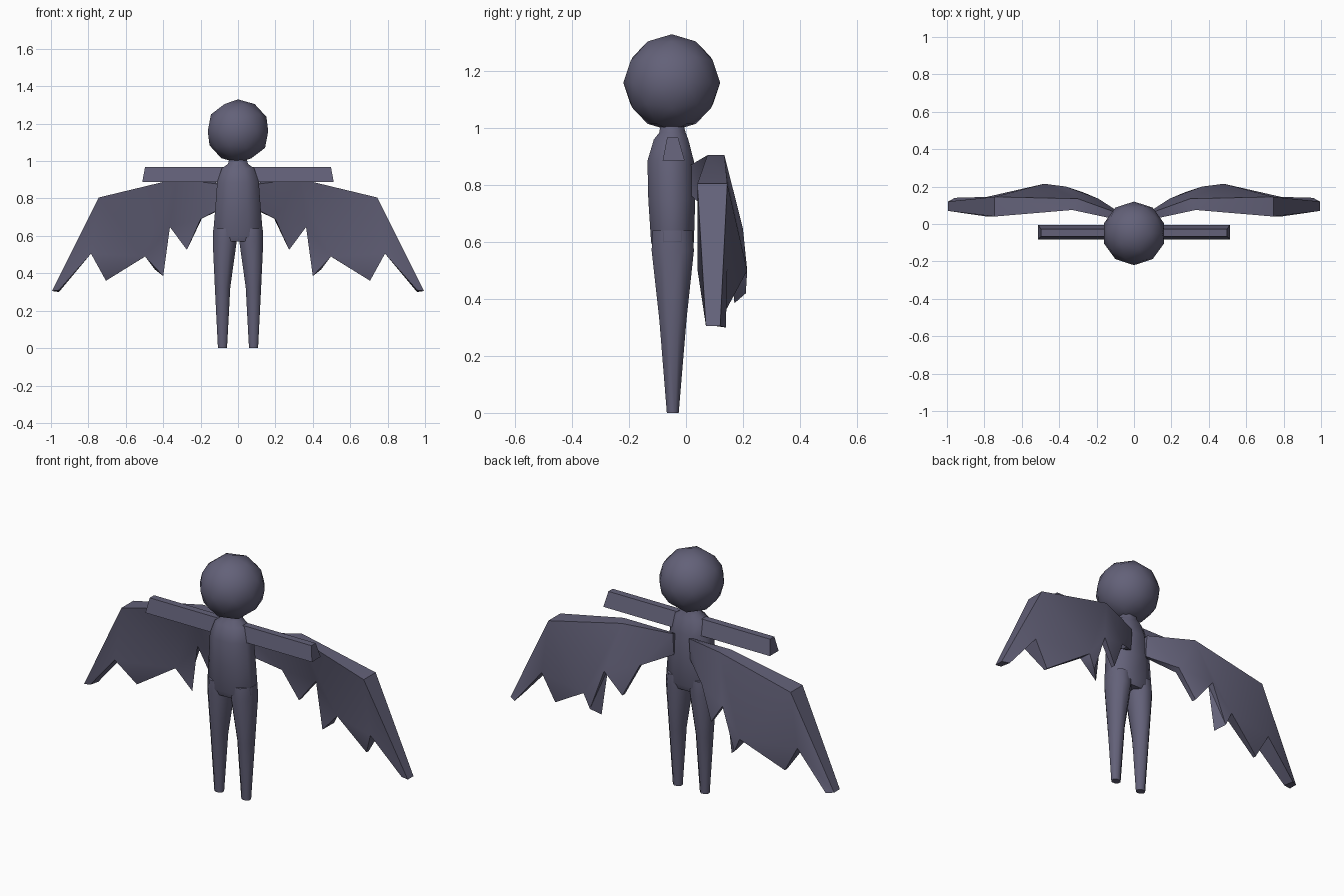
import bpy, bmesh, math
from mathutils import Vector

if "Cube" in bpy.data.objects:
    bpy.data.objects.remove(bpy.data.objects["Cube"])

slate = bpy.data.materials.new("dark_slate")
slate.diffuse_color = (0.125, 0.12, 0.19, 1)
slate.use_nodes = True
slate.node_tree.nodes["Principled BSDF"].inputs["Base Color"].default_value = slate.diffuse_color


def make(name, verts, faces, angle=60):
    me = bpy.data.meshes.new(name)
    bm = bmesh.new()
    vs = [bm.verts.new(v) for v in verts]
    for f in faces:
        bm.faces.new([vs[i] for i in f])
    bmesh.ops.triangulate(bm, faces=[f for f in bm.faces if len(f.verts) < 6])
    bmesh.ops.recalc_face_normals(bm, faces=bm.faces)
    bm.to_mesh(me)
    bm.free()
    return finish(bpy.data.objects.new(name, me), angle, True)


def finish(ob, angle, link=False):
    if link:
        bpy.context.collection.objects.link(ob)
    ob.data.materials.clear()
    ob.data.materials.append(slate)
    bpy.ops.object.select_all(action='DESELECT')
    ob.select_set(True)
    bpy.context.view_layer.objects.active = ob
    bpy.ops.object.shade_smooth_by_angle(angle=math.radians(angle))
    return ob


def loft(name, rings, n=8, angle=60):
    """Rings are (z, x_min, x_max, y_min, y_max)."""
    verts, faces = [], []
    k = 1 / math.cos(math.pi / n)
    for z, x0, x1, y0, y1 in rings:
        for i in range(n):
            a = (i + 0.5) * 2 * math.pi / n
            verts.append(((x0 + x1) / 2 + (x1 - x0) / 2 * math.cos(a) * k * 0.97,
                          (y0 + y1) / 2 + (y1 - y0) / 2 * math.sin(a) * k * 0.97, z))
    for r in range(len(rings) - 1):
        for i in range(n):
            j = (i + 1) % n
            faces.append((r * n + i, r * n + j, (r + 1) * n + j, (r + 1) * n + i))
    faces.append(tuple(range(n)))
    faces.append(tuple(range((len(rings) - 1) * n, len(rings) * n)))
    return make(name, verts, faces, angle)


# Head
bpy.ops.mesh.primitive_ico_sphere_add(subdivisions=2, radius=0.17, location=(0, -0.05, 1.16))
head = bpy.context.object
head.name = "head"
finish(head, 60)

# Torso with neck
loft("torso", [(1.02, -0.045, 0.045, -0.09, -0.01), (0.985, -0.055, 0.055, -0.095, 0.0),
               (0.96, -0.09, 0.09, -0.115, 0.01), (0.885, -0.115, 0.115, -0.138, 0.03),
               (0.75, -0.125, 0.125, -0.135, 0.035), (0.60, -0.138, 0.138, -0.125, 0.03),
               (0.57, -0.125, 0.125, -0.115, 0.02)])

# Wing outline: leading edge root to tip, then trailing edge tip to root
front = [(.05, .015, .87), (.33, .075, .905), (.745, .04, .805), (.995, .07, .305),
         (.957, .07, .31), (.786, .04, .505), (.706, .12, .36), (.497, .16, .49),
         (.40, .17, .385), (.364, .165, .647), (.273, .145, .525), (.20, .10, .69), (.05, .01, .77)]
back = [(.05, .045, .88), (.30, .135, .905), (.745, .145, .805), (.995, .12, .305),
        (.957, .14, .30), (.786, .145, .505), (.706, .14, .36), (.48, .215, .50),
        (.444, .21, .42), (.364, .20, .647), (.273, .17, .525), (.19, .135, .70), (.05, .035, .76)]
sheet = [(2, 3, 4, 5), (2, 5, 6, 7), (1, 2, 7), (1, 7, 8, 9), (1, 9, 10, 11), (0, 1, 11, 12)]

for side, s in (("left", 1), ("right", -1)):
    # Legs
    loft(side + "_leg", [(z, *sorted((s * a, s * b)), c, d) for z, a, b, c, d in [
        (0.64, 0.0, 0.134, -0.12, 0.025), (0.57, 0.005, 0.137, -0.123, 0.03),
        (0.325, 0.04, 0.125, -0.095, 0.003), (0.0, 0.058, 0.108, -0.068, -0.025)]])
    # Arms with a trapezoid section and slanted end
    section = [(-0.082, 0.887), (-0.005, 0.887), (-0.028, 0.968), (-0.066, 0.968)]
    verts = [(0, y, z) for y, z in section]
    verts += [(s * (0.512 if z < 0.9 else 0.497), y, z) for y, z in section]
    make(side + "_arm", verts, [(i, (i + 1) % 4, (i + 1) % 4 + 4, i + 4) for i in range(4)]
         + [(0, 1, 2, 3), (4, 5, 6, 7)], 40)
    # Wings: front and back sheets joined round the rim
    n = len(front)
    verts = [(s * x, y, z) for x, y, z in front + back]
    faces = sheet + [tuple(i + n for i in f) for f in sheet]
    faces += [(i, (i + 1) % n, (i + 1) % n + n, i + n) for i in range(n)]
    make(side + "_wing", verts, faces, 45)
